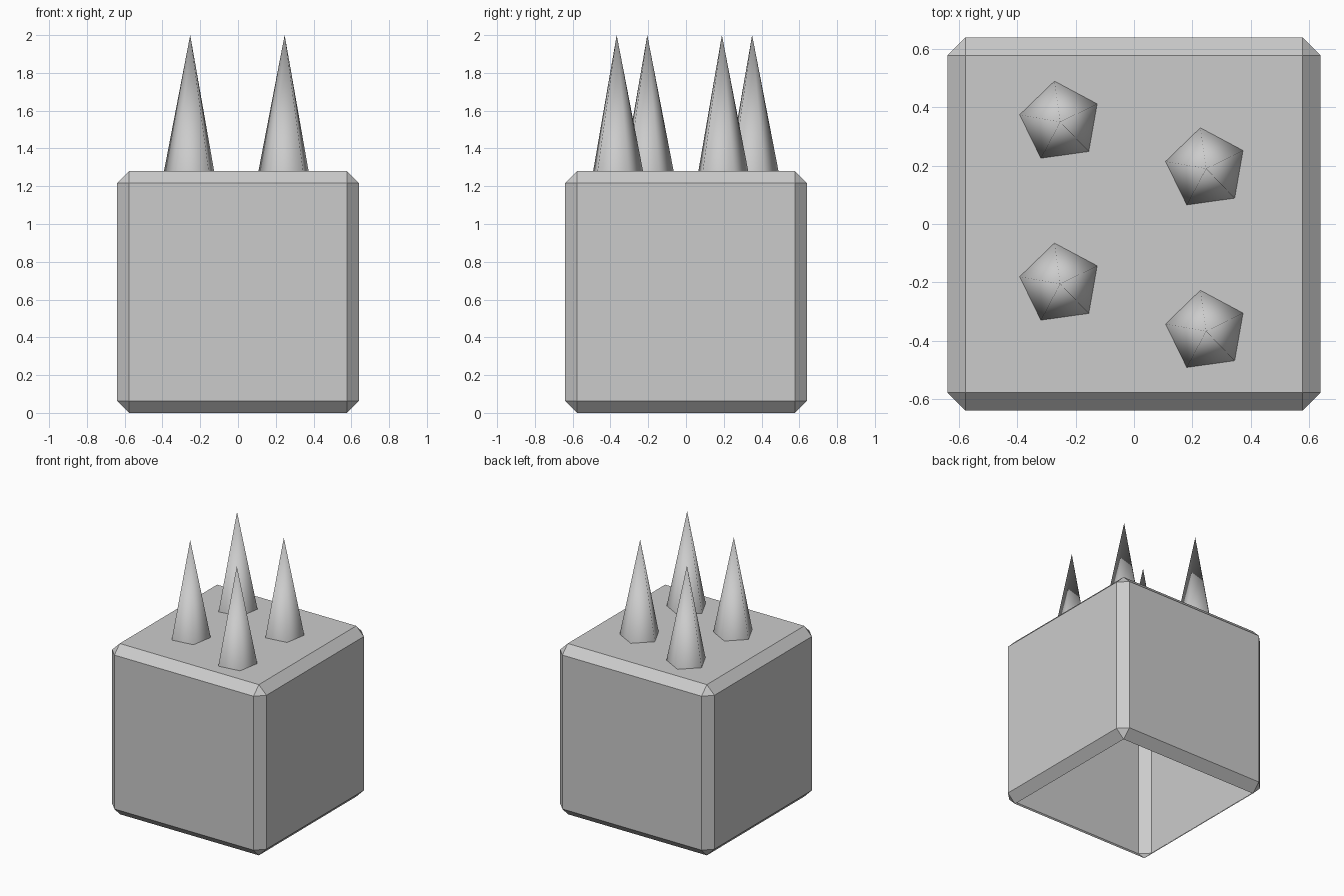
import bpy, bmesh
from math import cos, sin, radians

if "Cube" in bpy.data.objects:
    bpy.data.objects.remove(bpy.data.objects["Cube"])

HALF, CHAMFER, TIP = 0.64, 0.063, 2.0
TOP = 2 * HALF


def add_object(name, bm):
    mesh = bpy.data.meshes.new(name)
    bm.to_mesh(mesh)
    bm.free()
    obj = bpy.data.objects.new(name, mesh)
    bpy.context.scene.collection.objects.link(obj)
    return obj


# Chamfered block: a thin shell, open underneath
bm = bmesh.new()
bmesh.ops.create_cube(bm, size=TOP)
bmesh.ops.translate(bm, verts=bm.verts, vec=(0, 0, HALF))
bmesh.ops.bevel(bm, geom=bm.edges[:], offset=CHAMFER, segments=1,
                profile=0.5, affect='EDGES')
bm.normal_update()
bottom = [f for f in bm.faces if f.normal.z < -0.99]
bmesh.ops.delete(bm, geom=bottom, context='FACES_ONLY')
add_object("block", bm)


# Five-sided spike standing on the block's top, smooth shaded
def spike(name, x, y, radius=0.141, phase=98):
    bm = bmesh.new()
    ring = []
    for i in range(5):
        a = radians(phase + 72 * i)
        ring.append(bm.verts.new((radius * cos(a), radius * sin(a), 0)))
    tip = bm.verts.new((0, 0, TIP - TOP))
    for i in range(5):
        bm.faces.new((ring[i], ring[(i + 1) % 5], tip)).smooth = True
    add_object(name, bm).location = (x, y, TOP)


# Two staggered rows of spikes
for side, x, ys in (("left", -0.253, (0.35, -0.205)),
                    ("right", 0.247, (0.19, -0.367))):
    for place, y in zip(("back", "front"), ys):
        spike(f"spike_{place}_{side}", x, y)
